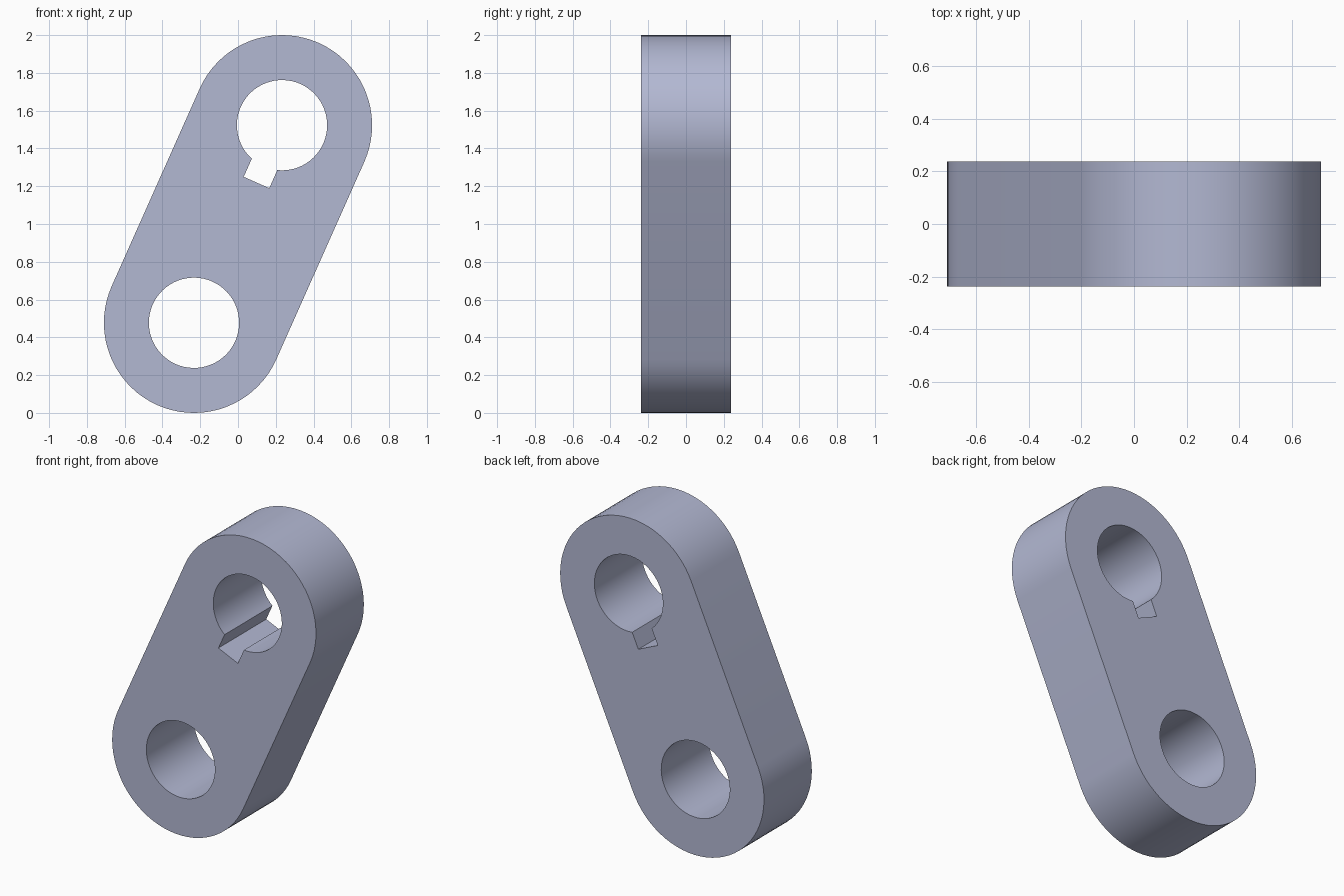
import bpy
import bmesh
import math
from mathutils import Matrix

if "Cube" in bpy.data.objects:
    bpy.data.objects.remove(bpy.data.objects["Cube"], do_unlink=True)

HALF_SPAN = 0.5726      # half the distance between hole centres
OUTER_R, HOLE_R = 0.477, 0.239
KEY_HALF, KEY_DEPTH = 0.074, 0.332
THICKNESS = 0.476
TILT = math.atan2(0.466, 1.046)


def arc(cz, radius, start, end, steps):
    """Points (x, z) on an arc about (0, cz), both ends included."""
    return [(radius * math.cos(start + (end - start) * i / steps),
             cz + radius * math.sin(start + (end - start) * i / steps))
            for i in range(steps + 1)]


# Rounded link outline, plain lower bore and keyed upper bore
outline = (arc(HALF_SPAN, OUTER_R, 0, math.pi, 36)
           + arc(-HALF_SPAN, OUTER_R, math.pi, 2 * math.pi, 36))
plain_bore = arc(-HALF_SPAN, HOLE_R, 0, 2 * math.pi, 64)[:-1]
gap = math.asin(KEY_HALF / HOLE_R)
keyed_bore = arc(HALF_SPAN, HOLE_R, -math.pi / 2 + gap, 1.5 * math.pi - gap, 58)
keyed_bore += [(-KEY_HALF, HALF_SPAN - KEY_DEPTH), (KEY_HALF, HALF_SPAN - KEY_DEPTH)]

# Fill the profile between the loops, then extrude it through the thickness
bm = bmesh.new()
edges = []
for loop in (outline, plain_bore, keyed_bore):
    verts = [bm.verts.new((x, -THICKNESS / 2, z)) for x, z in loop]
    edges += [bm.edges.new((v, verts[(i + 1) % len(verts)])) for i, v in enumerate(verts)]
bmesh.ops.triangle_fill(bm, use_beauty=True, use_dissolve=False, edges=edges,
                        normal=(0, -1, 0))
result = bmesh.ops.extrude_face_region(bm, geom=bm.faces[:], use_keep_orig=True)
back = [g for g in result["geom"] if isinstance(g, bmesh.types.BMVert)]
bmesh.ops.translate(bm, verts=back, vec=(0, THICKNESS, 0))

# Lean the link over and stand it on the ground
bmesh.ops.transform(bm, verts=bm.verts[:],
                    matrix=Matrix.Translation((0, 0, 1)) @ Matrix.Rotation(TILT, 4, 'Y'))
bmesh.ops.recalc_face_normals(bm, faces=bm.faces[:])
mesh = bpy.data.meshes.new("link_plate")
bm.to_mesh(mesh)
bm.free()

link = bpy.data.objects.new("link_plate", mesh)
bpy.context.collection.objects.link(link)

# Single blue grey colour
colour = (0.45, 0.48, 0.65, 1)
mat = bpy.data.materials.new("blue_grey")
mat.use_nodes = True
mat.diffuse_color = colour
mat.node_tree.nodes["Principled BSDF"].inputs["Base Color"].default_value = colour
mesh.materials.append(mat)

# Smooth round walls with crisp rims
bpy.ops.object.select_all(action='DESELECT')
link.select_set(True)
bpy.context.view_layer.objects.active = link
bpy.ops.object.shade_smooth_by_angle(angle=math.radians(30))
